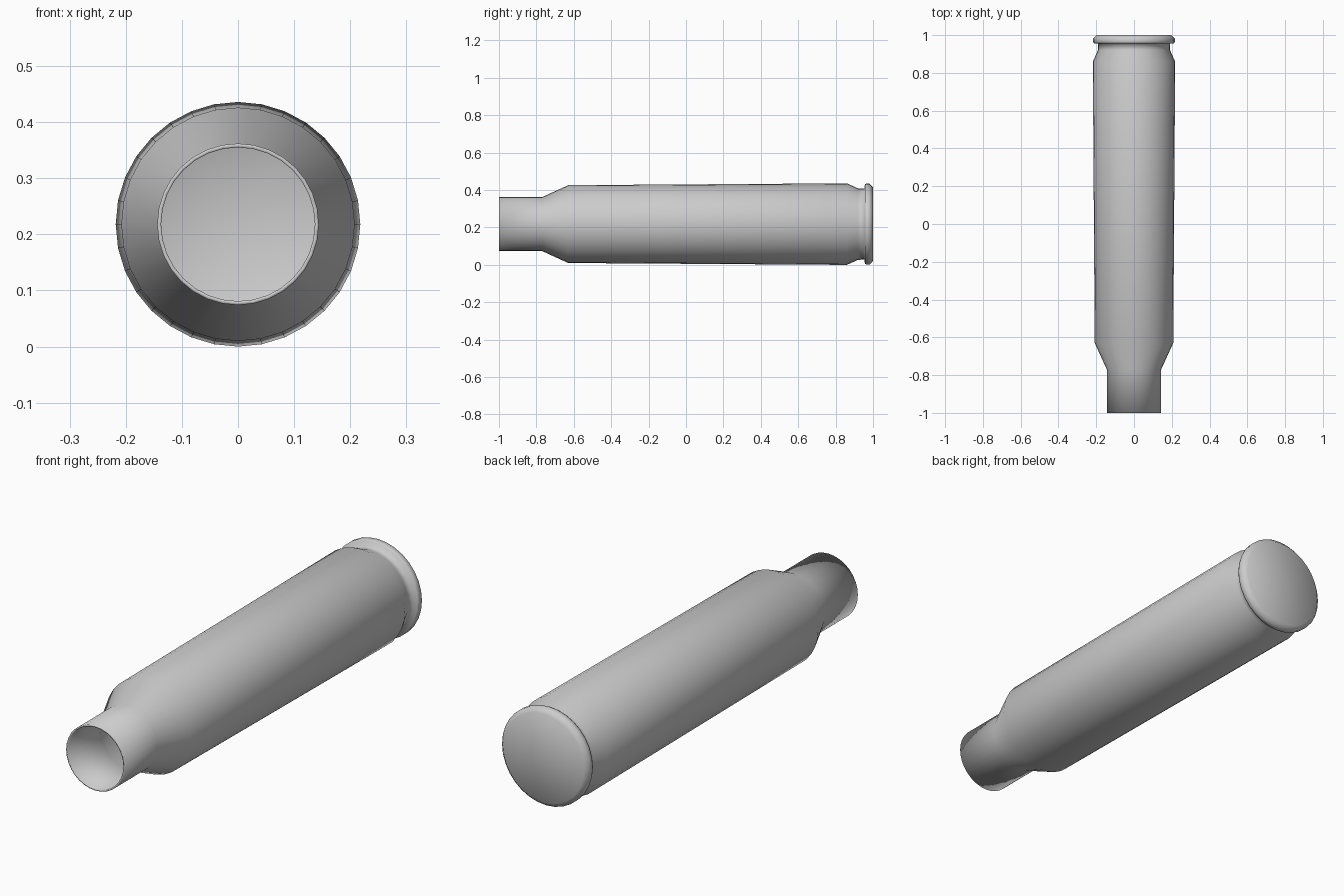
import bpy, bmesh
from math import sin, cos, pi

if "Cube" in bpy.data.objects:
    bpy.data.objects.remove(bpy.data.objects["Cube"])

SIDES = 32
RADIUS = 0.218

# Outer profile (y, radius) from the open mouth to the closed base
PROFILE = [
    (-1.0, 0.144), (-0.77, 0.144),                  # neck
    (-0.63, 0.208), (0.86, RADIUS),                 # shoulder and tapered body
    (0.92, 0.191), (0.955, 0.190),                  # groove
    (0.956, 0.212), (0.964, 0.216), (0.982, 0.216), # rim
    (1.0, 0.197),
]

bm = bmesh.new()


def ring(y, r):
    return [bm.verts.new((r * sin(2 * pi * i / SIDES), y,
                          RADIUS + r * cos(2 * pi * i / SIDES)))
            for i in range(SIDES)]


# Lathed shell
rings = [ring(y, r) for y, r in PROFILE]
for a, b in zip(rings, rings[1:]):
    for i in range(SIDES):
        j = (i + 1) % SIDES
        bm.faces.new((a[i], a[j], b[j], b[i]))

# Closed base
centre = bm.verts.new((0, 1.0, RADIUS))
for i in range(SIDES):
    bm.faces.new((rings[-1][i], rings[-1][(i + 1) % SIDES], centre))

# Outward normals: the base cap must face +y
bm.normal_update()
if bm.faces[:][-1].normal.y < 0:
    bmesh.ops.reverse_faces(bm, faces=bm.faces[:])
for f in bm.faces:
    f.smooth = True

mesh = bpy.data.meshes.new("casing")
bm.to_mesh(mesh)
bm.free()
casing = bpy.data.objects.new("casing", mesh)
bpy.context.collection.objects.link(casing)

# Thin wall giving the hollow interior and mouth lip
wall = casing.modifiers.new("wall", 'SOLIDIFY')
wall.thickness = 0.007
wall.offset = -1
